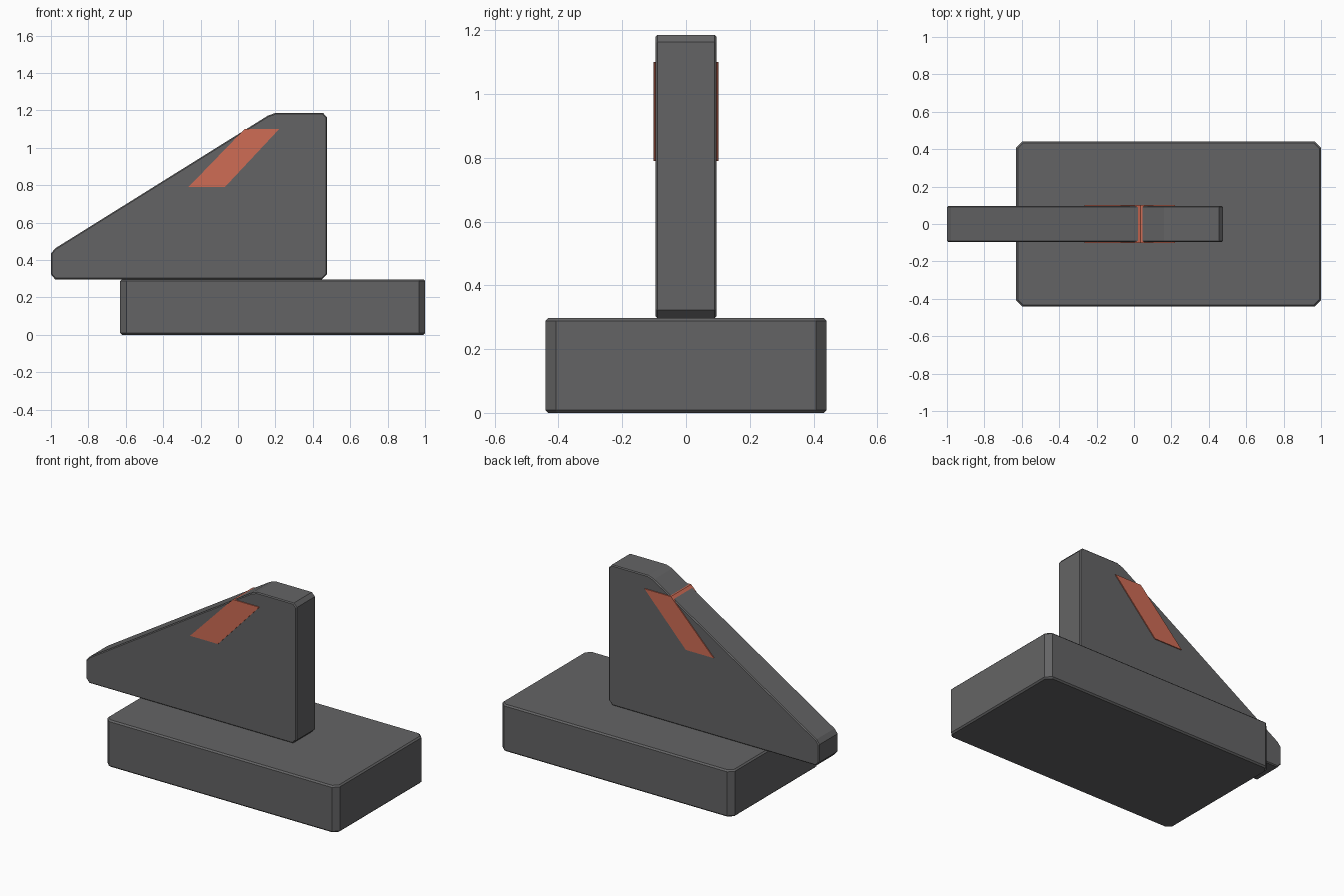
import bpy, bmesh

cube = bpy.data.objects.get("Cube")
if cube:
    bpy.data.objects.remove(cube, do_unlink=True)


def material(name, rgb):
    mat = bpy.data.materials.new(name)
    mat.use_nodes = True
    mat.diffuse_color = (*rgb, 1)
    mat.node_tree.nodes["Principled BSDF"].inputs["Base Color"].default_value = (*rgb, 1)
    return mat


grey = material("dark grey", (0.127, 0.127, 0.13))
orange = material("burnt orange", (0.62, 0.15, 0.09))


def slab(name, outline, half_depth, mat, bevel=0.0, rule=None):
    """Extrude an x-z outline along y, then chamfer edges picked by a rule."""
    bm = bmesh.new()
    face = bm.faces.new([bm.verts.new((x, -half_depth, z)) for x, z in outline])
    ext = bmesh.ops.extrude_face_region(bm, geom=[face])
    moved = [v for v in ext["geom"] if isinstance(v, bmesh.types.BMVert)]
    bmesh.ops.translate(bm, verts=moved, vec=(0, 2 * half_depth, 0))
    bmesh.ops.recalc_face_normals(bm, faces=bm.faces)
    if bevel:
        edges = [e for e in bm.edges if rule(e)]
        bmesh.ops.bevel(bm, geom=edges, offset=bevel, segments=1,
                        affect='EDGES', profile=0.5)
    return finish(name, bm, mat)


def finish(name, bm, mat):
    mesh = bpy.data.meshes.new(name)
    bm.to_mesh(mesh)
    bm.free()
    mesh.materials.append(mat)
    obj = bpy.data.objects.new(name, mesh)
    bpy.context.collection.objects.link(obj)
    return obj


# Base block: wide chamfers on the upright corners, fine ones on the rims
left, right, depth, top, cut = -0.63, 1.0, 0.441, 0.297, 0.033
bm = bmesh.new()
plan = [(left + cut, -depth), (right - cut, -depth), (right, cut - depth),
        (right, depth - cut), (right - cut, depth), (left + cut, depth),
        (left, depth - cut), (left, cut - depth)]
face = bm.faces.new([bm.verts.new((x, y, 0)) for x, y in plan])
ext = bmesh.ops.extrude_face_region(bm, geom=[face])
bmesh.ops.translate(bm, vec=(0, 0, top),
                    verts=[v for v in ext["geom"] if isinstance(v, bmesh.types.BMVert)])
bmesh.ops.recalc_face_normals(bm, faces=bm.faces)
rims = [e for e in bm.edges if abs(e.verts[0].co.z - e.verts[1].co.z) < 0.01]
bmesh.ops.bevel(bm, geom=rims, offset=0.009, segments=1, affect='EDGES', profile=0.5)
finish("base_block", bm, grey)

# Upright fin with a long sloping edge and clipped corners
fin = [(-1, 0.323), (-0.978, 0.297), (0.45, 0.297), (0.476, 0.323), (0.476, 1.163),
       (0.455, 1.186), (0.2, 1.186), (0.16, 1.172), (-0.978, 0.462), (-1, 0.435)]
slab("fin", fin, 0.096, grey, 0.006,
     lambda e: abs(e.verts[0].co.y - e.verts[1].co.y) < 0.01)

# Slanted stripe passing through the fin, just proud of both sides
stripe = [(-0.265, 0.79), (-0.07, 0.79), (0.22, 1.1), (0.035, 1.1)]
slab("slanted_stripe", stripe, 0.102, orange)
